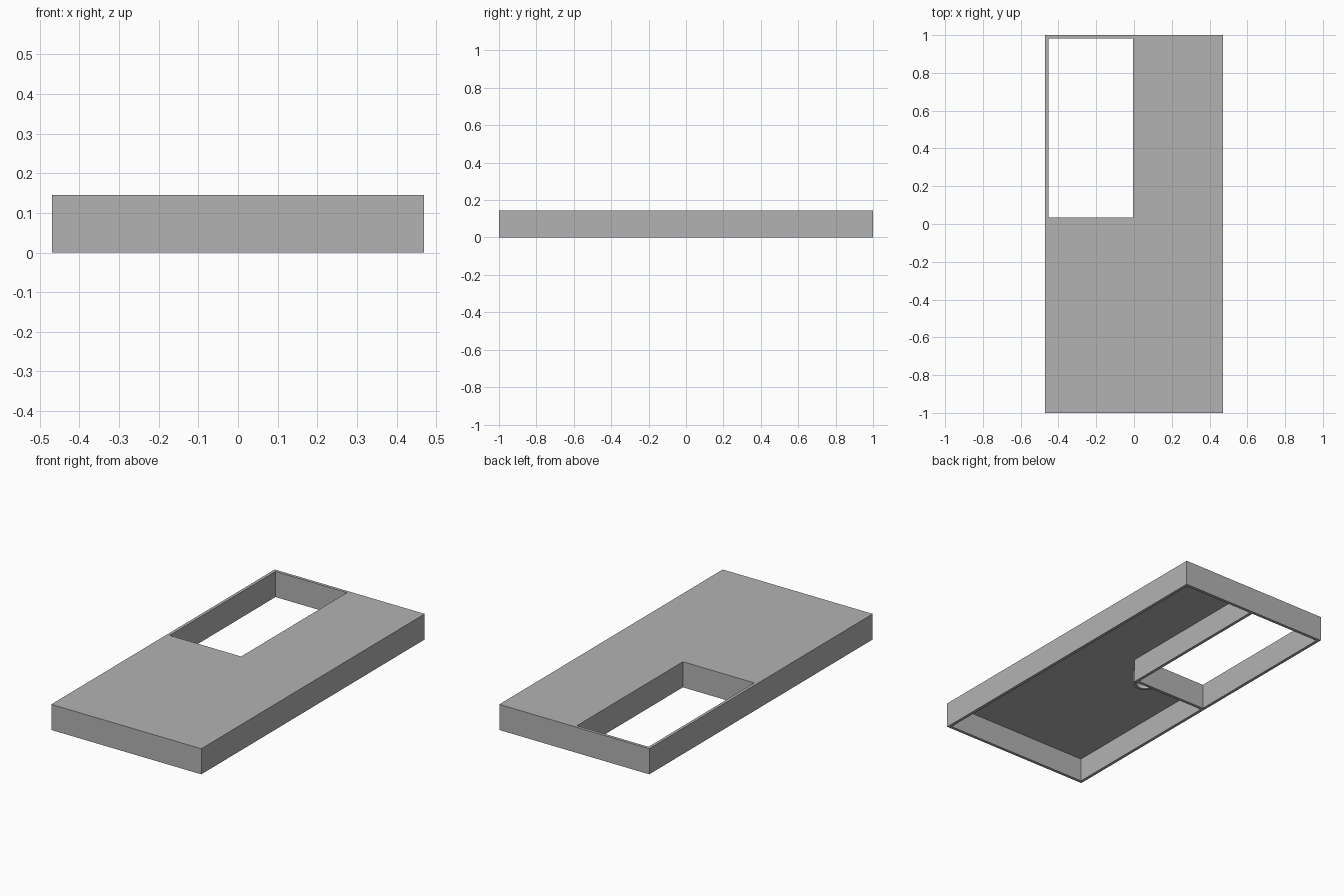
import bpy
import bmesh
from mathutils import Vector

cube = bpy.data.objects.get("Cube")
if cube:
    bpy.data.objects.remove(cube, do_unlink=True)

grey = bpy.data.materials.new("plain grey")
grey.use_nodes = True
colour = (0.45, 0.45, 0.45, 1)
grey.diffuse_color = colour
grey.node_tree.nodes["Principled BSDF"].inputs["Base Color"].default_value = colour

W, L, H = 0.94, 2.0, 0.145      # overall size
WALL, TOP = 0.017, 0.01         # thicknesses


def finish(name, bm):
    mesh = bpy.data.meshes.new(name)
    bm.to_mesh(mesh)
    bm.free()
    mesh.materials.append(grey)
    obj = bpy.data.objects.new(name, mesh)
    bpy.context.collection.objects.link(obj)
    return obj


def box(name, low, high):
    low, high = Vector(low), Vector(high)
    bm = bmesh.new()
    bmesh.ops.create_cube(bm, size=1)
    bmesh.ops.scale(bm, vec=high - low, verts=bm.verts)
    bmesh.ops.translate(bm, vec=(low + high) / 2, verts=bm.verts)
    return finish(name, bm)


def cylinder(name, radius, x, y, low, high):
    bm = bmesh.new()
    bmesh.ops.create_cone(bm, cap_ends=True, segments=32, radius1=radius,
                          radius2=radius, depth=high - low)
    bmesh.ops.translate(bm, vec=(x, y, (low + high) / 2), verts=bm.verts)
    return finish(name, bm)


def combine(target, helper, operation):
    mod = target.modifiers.new(helper.name, "BOOLEAN")
    mod.object, mod.operation, mod.solver = helper, operation, "EXACT"
    helper.hide_render = True
    helper.hide_set(True)


# Shallow cover, hollow from below
cover = box("cover", (-W / 2, -L / 2, 0), (W / 2, L / 2, H))
pocket = box("pocket_cutter", (WALL - W / 2, WALL - L / 2, -0.1),
             (W / 2 - WALL, L / 2 - WALL, H - TOP))
combine(cover, pocket, "DIFFERENCE")

# Walled rectangular opening in the back corner
left, right, front, back = WALL - W / 2, -0.005, 0.035, L / 2 - WALL
frame = box("opening_walls", (left - 0.008, front - WALL, 0),
            (right + WALL, back + 0.008, H - TOP / 2))
combine(cover, frame, "UNION")
opening = box("opening_cutter", (left, front, -0.1), (right, back, H + 0.1))
combine(cover, opening, "DIFFERENCE")

# Small hollow boss under the top, beside the opening
BX, BY, BZ = -0.12, -0.05, 0.065
boss = cylinder("boss", 0.065, BX, BY, BZ, H - TOP / 2)
bore = cylinder("boss_bore_cutter", 0.05, BX, BY, BZ - 0.1, H - TOP)
combine(boss, bore, "DIFFERENCE")
for polygon in boss.data.polygons:
    polygon.use_smooth = abs(polygon.normal.z) < 0.5
